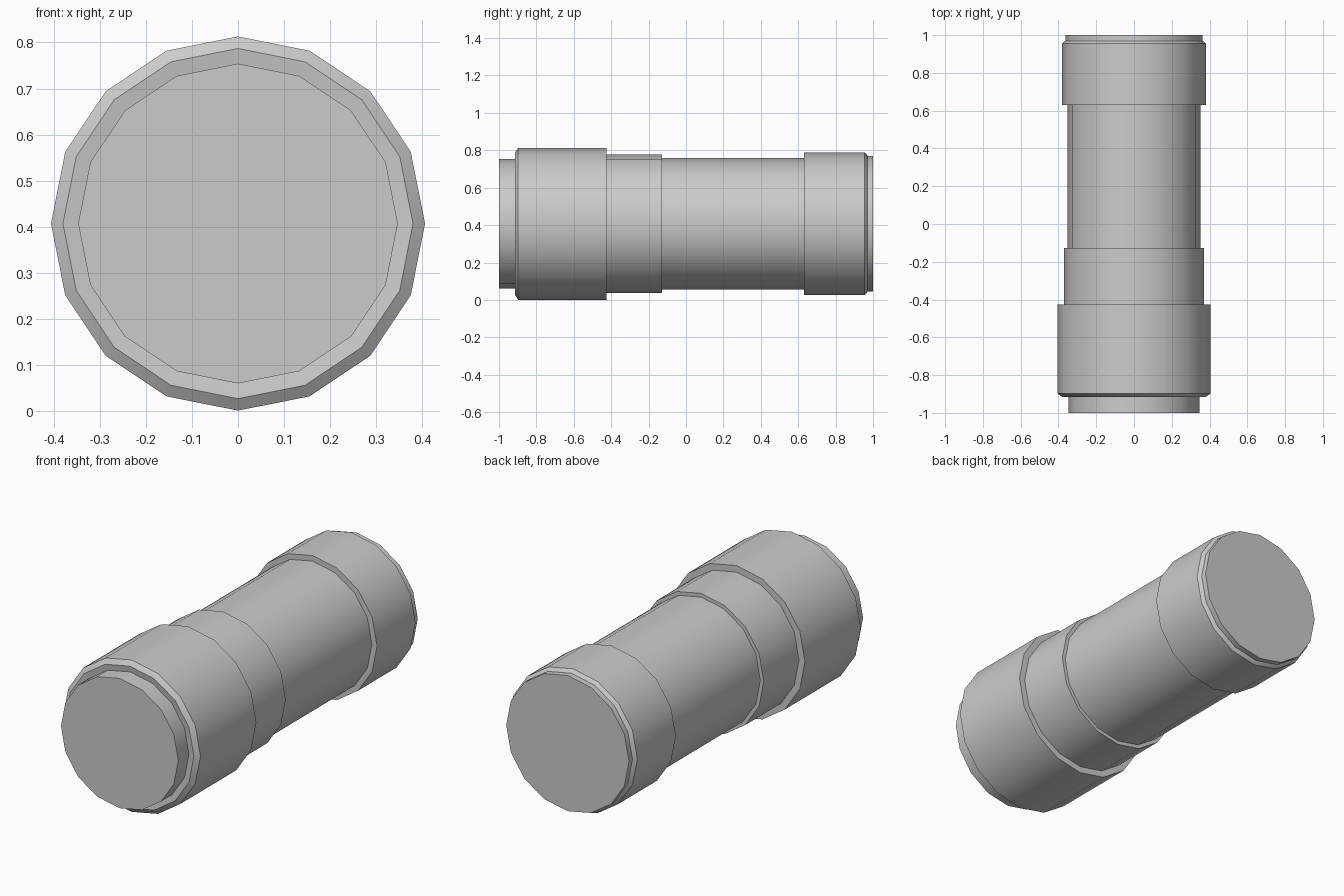
import bpy, bmesh
from math import cos, sin, pi

if "Cube" in bpy.data.objects:
    bpy.data.objects.remove(bpy.data.objects["Cube"])

SIDES = 16
AXIS_Z = 0.407

# Stepped barrel profile: (y, radius) from front to back
PROFILE = [
    (-1.0, 0.347), (-0.91, 0.347),                       # front collar
    (-0.915, 0.38), (-0.897, 0.406), (-0.425, 0.406),    # wide front sleeve
    (-0.425, 0.371), (-0.127, 0.371),                    # middle sleeve
    (-0.127, 0.351), (0.63, 0.351),                      # main tube
    (0.63, 0.381), (0.955, 0.381), (0.966, 0.37),        # rear sleeve
    (0.97, 0.363), (1.0, 0.363),                         # rear collar
]


def lathe(name, profile):
    bm = bmesh.new()
    rings = [[bm.verts.new((r * cos(2 * pi * i / SIDES), y,
                            AXIS_Z + r * sin(2 * pi * i / SIDES)))
              for i in range(SIDES)] for y, r in profile]
    for a, b in zip(rings, rings[1:]):
        for i in range(SIDES):
            j = (i + 1) % SIDES
            bm.faces.new((a[i], a[j], b[j], b[i]))
    bm.faces.new(rings[0])
    bm.faces.new(rings[-1])
    bmesh.ops.recalc_face_normals(bm, faces=bm.faces)
    mesh = bpy.data.meshes.new(name)
    bm.to_mesh(mesh)
    bm.free()
    obj = bpy.data.objects.new(name, mesh)
    bpy.context.collection.objects.link(obj)
    return obj


# Stepped cylinder lying along y
barrel = lathe("stepped_barrel", PROFILE)
bpy.context.view_layer.objects.active = barrel
barrel.select_set(True)
bpy.ops.object.shade_smooth_by_angle(angle=0.52)
